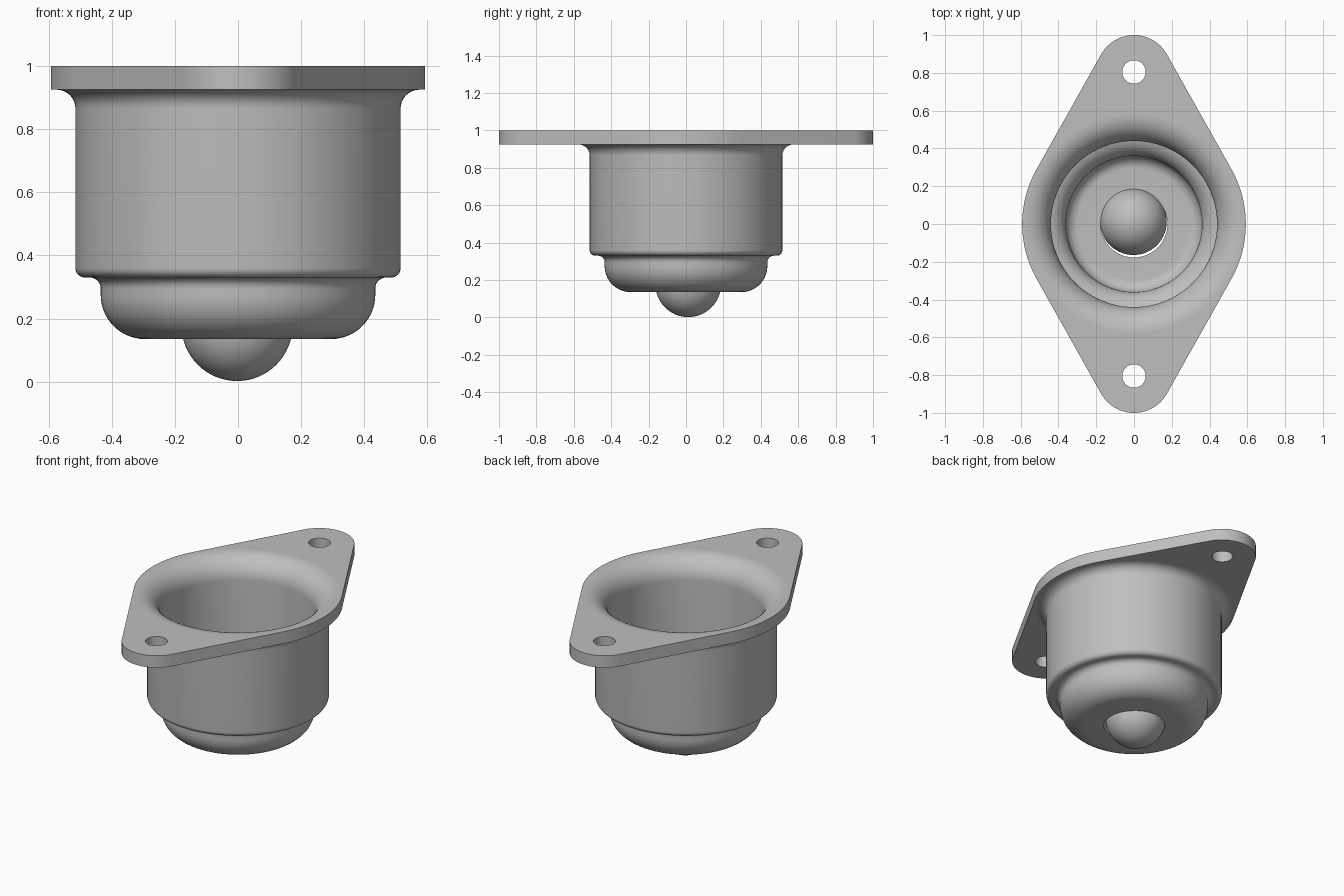
import bpy
import bmesh
from math import sin, cos, radians, tau

cube = bpy.data.objects.get("Cube")
if cube:
    bpy.data.objects.remove(cube, do_unlink=True)

SEGMENTS = 96
TOP, UNDER = 1.0, 0.925

steel = bpy.data.materials.new("grey_steel")
steel.use_nodes = True
grey = (0.52, 0.52, 0.52, 1)
steel.diffuse_color = grey
steel.node_tree.nodes["Principled BSDF"].inputs["Base Color"].default_value = grey


def arc(cx, cy, r, start, end, steps=10):
    """Points on an arc, angles in degrees."""
    angles = [radians(start + (end - start) * i / steps) for i in range(steps + 1)]
    return [(cx + r * cos(a), cy + r * sin(a)) for a in angles]


def closed_loop(bm, points, z):
    verts = [bm.verts.new((x, y, z)) for x, y in points]
    return verts, join_ring(bm, verts)


def join_ring(bm, verts):
    pairs = zip(verts, verts[1:] + verts[:1])
    return [bm.edges.get(p) or bm.edges.new(p) for p in pairs]


def wall(bm, a, b):
    """Quads between two rings with equal vertex counts."""
    for i in range(len(a)):
        j = (i + 1) % len(a)
        bm.faces.new((a[i], a[j], b[j], b[i]))


def finish(bm, name):
    bmesh.ops.recalc_face_normals(bm, faces=bm.faces[:])
    mesh = bpy.data.meshes.new(name)
    bm.to_mesh(mesh)
    bm.free()
    mesh.materials.append(steel)
    obj = bpy.data.objects.new(name, mesh)
    bpy.context.collection.objects.link(obj)
    bpy.ops.object.select_all(action="DESELECT")
    obj.select_set(True)
    bpy.context.view_layer.objects.active = obj
    bpy.ops.object.shade_smooth_by_angle(angle=radians(35))
    return obj


# Pressed cup: outer skin from flange down to the hole, then inner skin back up
profile = arc(0.575, 0.865, 0.06, 90, 180)
profile += arc(0.485, 0.36, 0.03, 0, -90, 8)
profile += arc(0.47, 0.295, 0.035, 90, 180, 8)
profile += arc(0.295, 0.275, 0.14, 0, -90, 14)
profile += [(0.177, 0.135), (0.177, 0.21)]
profile += arc(0.295, 0.275, 0.065, -90, 0)
profile += arc(0.47, 0.295, 0.11, 180, 106)
profile += arc(0.575, 0.865, 0.135, 180, 90, 14)

bm = bmesh.new()
turns = [tau * i / SEGMENTS for i in range(SEGMENTS)]
rings = [[bm.verts.new((r * cos(t), r * sin(t), z)) for t in turns] for r, z in profile]
for a, b in zip(rings, rings[1:]):
    wall(bm, a, b)

# Flange: a disc and two rounded ears joined by straight tangents, two bolt holes
outline = arc(0, 0, 0.592, -30, 30, 24) + arc(0, 0.8, 0.2, 30, 150, 32)
outline += [(-x, -y) for x, y in outline]
holes = [arc(0, y, 0.062, 0, 360, 40)[:-1] for y in (-0.805, 0.805)]
levels = []
for z, cup_ring in ((UNDER, rings[0]), (TOP, rings[-1])):
    loops = [closed_loop(bm, pts, z) for pts in [outline] + holes]
    edges = join_ring(bm, cup_ring) + [e for _, es in loops for e in es]
    bmesh.ops.triangle_fill(bm, edges=edges, use_beauty=True, normal=(0, 0, 1))
    levels.append([verts for verts, _ in loops])
for low, high in zip(*levels):
    wall(bm, low, high)
housing = finish(bm, "flanged_housing")

# Keep the flat plate faces flat
for face in housing.data.polygons:
    if len(face.vertices) == 3:
        face.use_smooth = False

# Ball resting in the bottom hole, slightly off centre
bm = bmesh.new()
bmesh.ops.create_uvsphere(bm, u_segments=64, v_segments=32, radius=0.176)
bmesh.ops.translate(bm, verts=bm.verts[:], vec=(-0.003, 0.012, 0.178))
finish(bm, "roller_ball")
